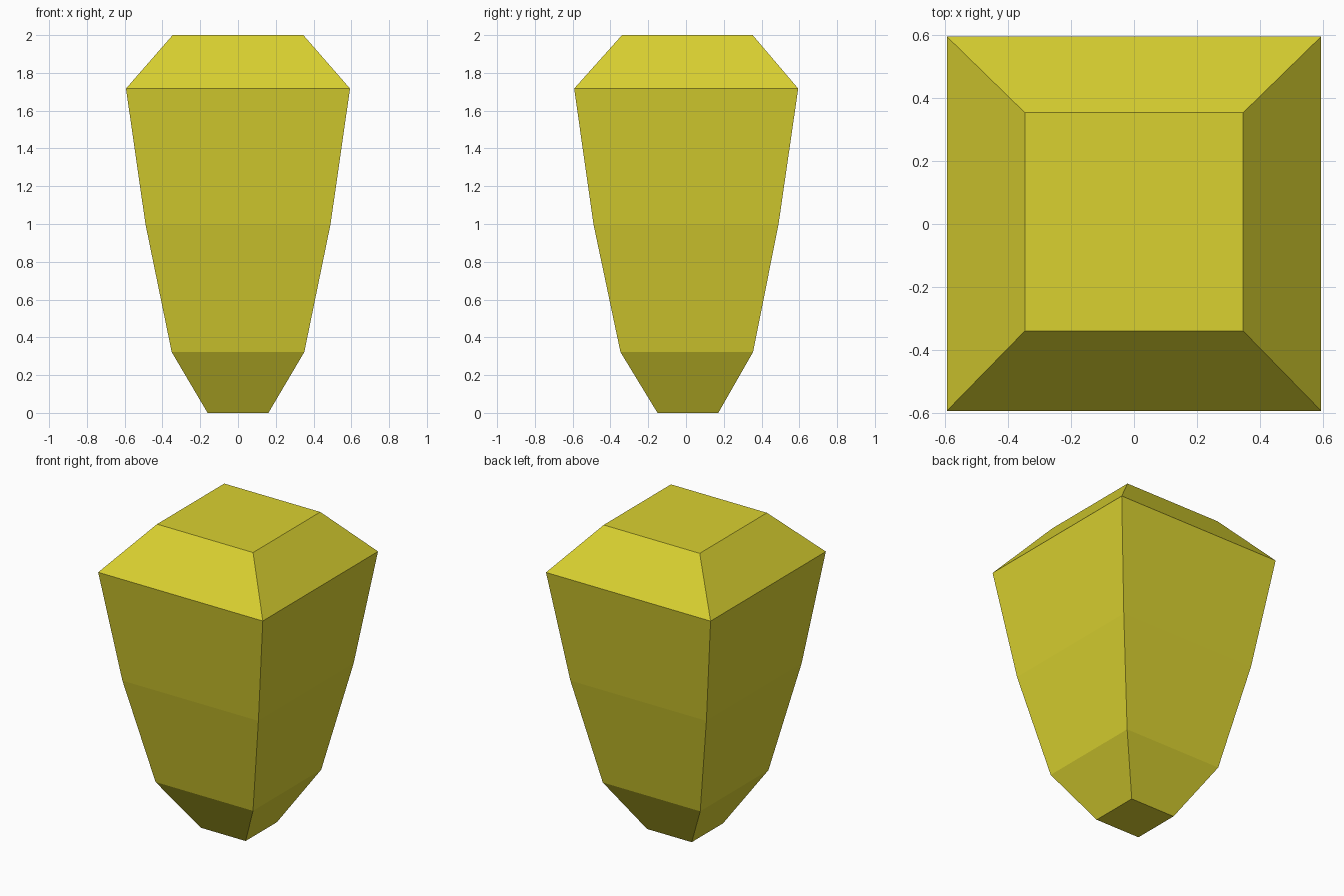
import bpy, bmesh

if "Cube" in bpy.data.objects:
    bpy.data.objects.remove(bpy.data.objects["Cube"])

# Square cross-sections: (half width, y offset, z)
sections = [
    (0.161, 0.010, 0.0),
    (0.351, 0.004, 0.322),
    (0.490, 0.0, 1.0),
    (0.593, 0.001, 1.717),
    (0.346, 0.007, 2.0),
]
corners = [(-1, -1), (1, -1), (1, 1), (-1, 1)]

# Tapered body lofted through the sections, capped top and bottom
bm = bmesh.new()
rings = [[bm.verts.new((sx * r, sy * r + oy, z)) for sx, sy in corners]
         for r, oy, z in sections]
for low, high in zip(rings, rings[1:]):
    for i in range(4):
        j = (i + 1) % 4
        bm.faces.new((low[i], low[j], high[j], high[i]))
bm.faces.new(rings[0][::-1])
bm.faces.new(rings[-1])

mesh = bpy.data.meshes.new("tapered_block")
bm.to_mesh(mesh)
bm.free()
block = bpy.data.objects.new("tapered_block", mesh)
bpy.context.collection.objects.link(block)

# Yellow
yellow = bpy.data.materials.new("yellow")
yellow.diffuse_color = (0.70, 0.64, 0.03, 1)
yellow.use_nodes = True
yellow.node_tree.nodes["Principled BSDF"].inputs["Base Color"].default_value = yellow.diffuse_color
mesh.materials.append(yellow)
